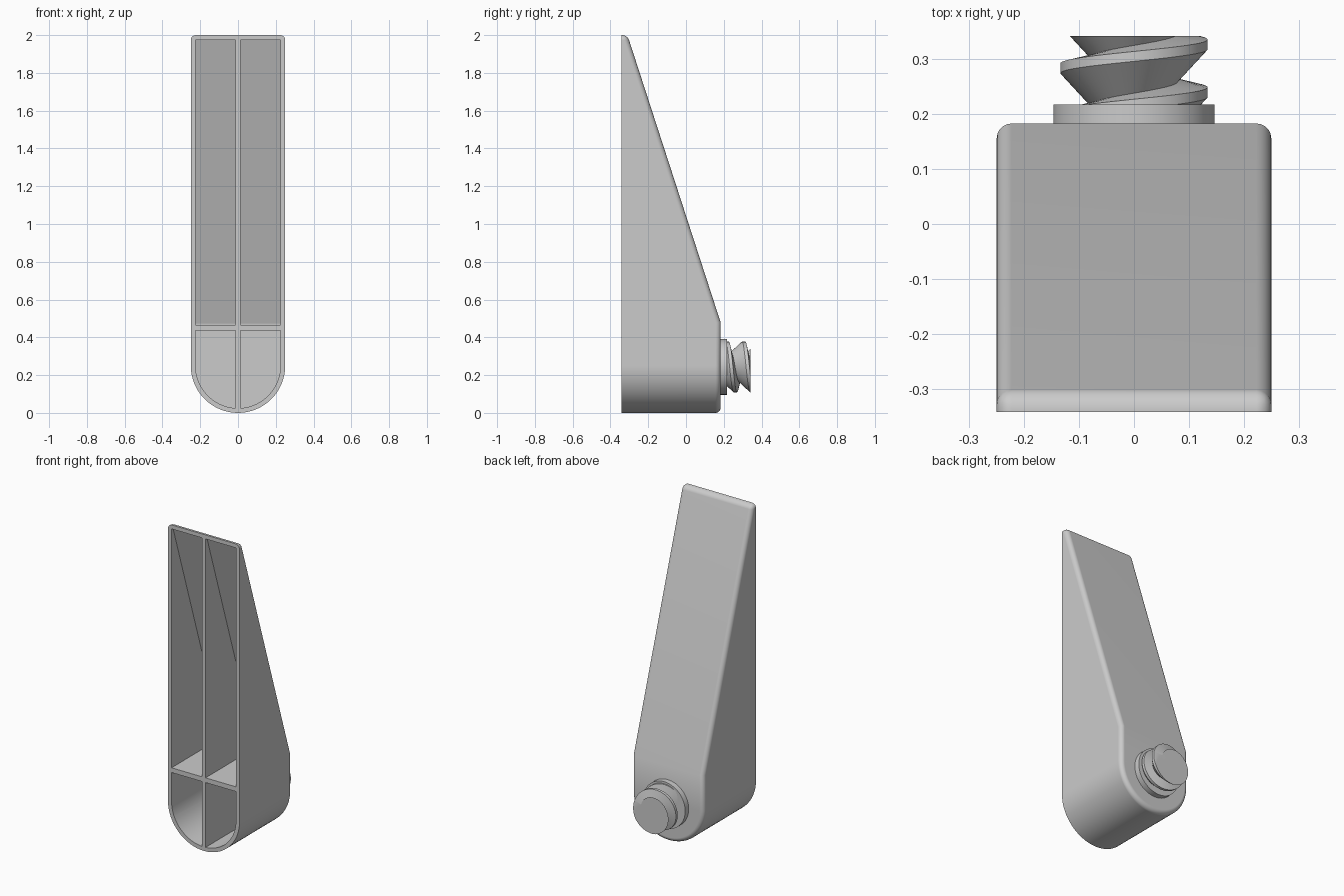
import bpy, bmesh, math
from mathutils import Vector

if "Cube" in bpy.data.objects:
    bpy.data.objects.remove(bpy.data.objects["Cube"], do_unlink=True)

FRONT, BACK = -0.342, 0.183
HALF, WALL, RIB = 0.25, 0.025, 0.0125
SHAFT_Z = 0.243
SLOPE_POINT = Vector((0, BACK, 0.48))
SLOPE_NORMAL = Vector((0, 1.52, 0.493)).normalized()

grey = bpy.data.materials.new("plain grey")
grey.use_nodes = True
grey.diffuse_color = (0.6, 0.6, 0.6, 1)
grey.node_tree.nodes["Principled BSDF"].inputs["Base Color"].default_value = (0.6, 0.6, 0.6, 1)


def make_object(name, bm):
    bmesh.ops.recalc_face_normals(bm, faces=bm.faces)
    mesh = bpy.data.meshes.new(name)
    bm.to_mesh(mesh)
    bm.free()
    mesh.materials.append(grey)
    obj = bpy.data.objects.new(name, mesh)
    bpy.context.collection.objects.link(obj)
    return obj


def activate(obj):
    bpy.ops.object.select_all(action='DESELECT')
    obj.select_set(True)
    bpy.context.view_layer.objects.active = obj


def smooth(obj, degrees=35):
    activate(obj)
    bpy.ops.object.shade_smooth_by_angle(angle=math.radians(degrees))
    weighted = obj.modifiers.new("flat faces", 'WEIGHTED_NORMAL')
    weighted.keep_sharp = True


def arc(radius, start, end, steps):
    angles = [start + (end - start) * i / steps for i in range(steps + 1)]
    return [(radius * math.cos(a), HALF + radius * math.sin(a)) for a in angles]


def prism(bm, outline, y0, y1):
    face = bm.faces.new([bm.verts.new((x, y0, z)) for x, z in outline])
    grown = bmesh.ops.extrude_face_region(bm, geom=[face])["geom"]
    moved = [v for v in grown if isinstance(v, bmesh.types.BMVert)]
    bmesh.ops.translate(bm, verts=moved, vec=(0, y1 - y0, 0))


def slice_off(bm, point, normal):
    geom = bm.verts[:] + bm.edges[:] + bm.faces[:]
    cut = bmesh.ops.bisect_plane(bm, geom=geom, dist=1e-6, plane_co=point,
                                 plane_no=normal, clear_outer=True)["geom_cut"]
    rim = [e for e in cut if isinstance(e, bmesh.types.BMEdge)]
    if rim:
        bmesh.ops.holes_fill(bm, edges=rim, sides=0)
    bmesh.ops.recalc_face_normals(bm, faces=bm.faces)


# Wedge body with a round foot and softened back edges
bm = bmesh.new()
prism(bm, arc(HALF, 0, -math.pi, 32) + [(-HALF, 2), (HALF, 2)], FRONT, BACK)
slice_off(bm, SLOPE_POINT, SLOPE_NORMAL)
bm.normal_update()
soft = []
for e in bm.edges:
    if len(e.link_faces) != 2:
        continue
    back_sides = sum(f.normal.y > 0.2 for f in e.link_faces)
    top_corner = all(v.co.z > 1.99 and abs(v.co.x) > 0.24 for v in e.verts)
    along_y = abs(e.verts[0].co.y - e.verts[1].co.y) > 0.01
    if back_sides == 1 or (top_corner and along_y):
        soft.append(e)
bmesh.ops.bevel(bm, geom=soft, offset=0.027, offset_type='OFFSET', segments=5,
                profile=0.5, affect='EDGES', clamp_overlap=False)
body = make_object("wedge_body", bm)

# Four pockets, open at the front, that leave the walls and cross ribs
inner = HALF - WALL
low = arc(inner, 0, -math.acos(RIB / inner), 16) + [(RIB, 0.435), (inner, 0.435)]
high = [(RIB, 0.465), (inner, 0.465), (inner, 2 - WALL), (RIB, 2 - WALL)]
bm = bmesh.new()
for outline in (low, high):
    for side in (-1, 1):
        part = bmesh.new()
        prism(part, [(side * x, z) for x, z in outline], FRONT - 0.1, BACK - WALL)
        slice_off(part, SLOPE_POINT - SLOPE_NORMAL * WALL, SLOPE_NORMAL)
        temp = bpy.data.meshes.new("pocket")
        part.to_mesh(temp)
        part.free()
        bm.from_mesh(temp)
        bpy.data.meshes.remove(temp)
pockets = make_object("pocket_cutter", bm)
pockets.hide_render = True
hollow = body.modifiers.new("pockets", 'BOOLEAN')
hollow.operation = 'DIFFERENCE'
hollow.solver = 'EXACT'
hollow.object = pockets
activate(body)
bpy.ops.object.modifier_apply(modifier=hollow.name)
bpy.data.objects.remove(pockets, do_unlink=True)
smooth(body)

# Round collar behind the foot
bm = bmesh.new()
ring = [(0.147 * math.cos(a), SHAFT_Z + 0.147 * math.sin(a))
        for a in (math.tau * i / 64 for i in range(64))]
prism(bm, ring, BACK - 0.01, 0.218)
smooth(make_object("collar", bm))

# Screw: a slanted tooth swept along a helix, then trimmed flat at both ends
PITCH, STEPS = 0.087, 64
TOOTH = [(0, 0.08), (0.058, 0.134), (0.076, 0.134), (PITCH, 0.08)]
bm = bmesh.new()
previous = None
for i in range(4 * STEPS + 1):
    a = -math.tau * i / STEPS
    base = 0.26 - 2 * PITCH + PITCH * i / STEPS
    row = [bm.verts.new((r * math.cos(a), base + dy, SHAFT_Z + r * math.sin(a)))
           for dy, r in TOOTH]
    if previous:
        for k in range(len(TOOTH) - 1):
            bm.faces.new((previous[k], previous[k + 1], row[k + 1], row[k]))
    previous = row
bmesh.ops.remove_doubles(bm, verts=bm.verts, dist=1e-4)
slice_off(bm, Vector((0, 0.342, 0)), Vector((0, 1, 0)))
slice_off(bm, Vector((0, 0.205, 0)), Vector((0, -1, 0)))
smooth(make_object("screw_thread", bm), 30)
